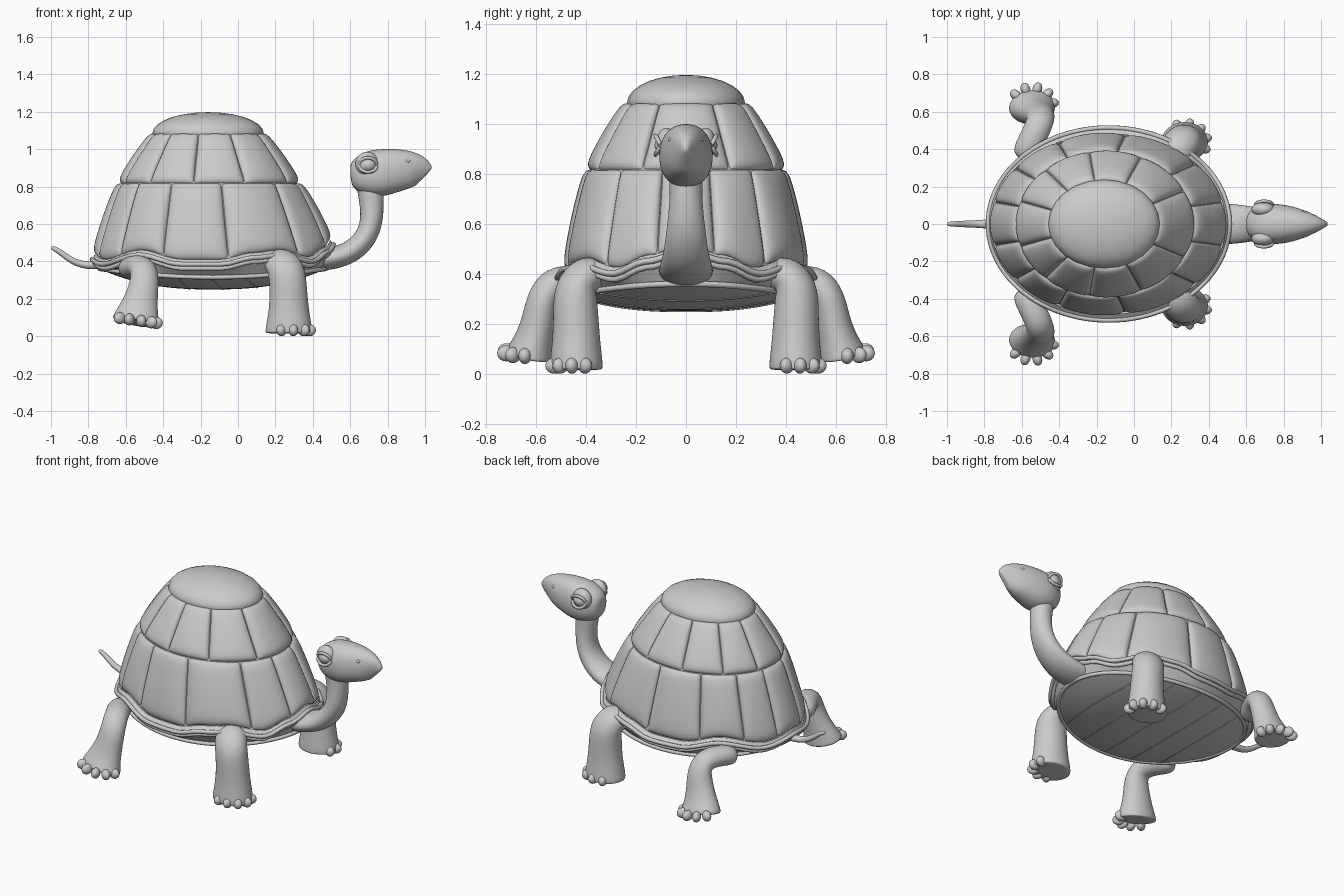
import bpy, bmesh, math
from math import sin, cos, pi, radians
from mathutils import Vector

if "Cube" in bpy.data.objects:
    bpy.data.objects.remove(bpy.data.objects["Cube"], do_unlink=True)

grey = bpy.data.materials.new("stone_grey")
grey.use_nodes = True
grey.diffuse_color = (0.6, 0.6, 0.6, 1)
grey.node_tree.nodes["Principled BSDF"].inputs["Base Color"].default_value = (0.6, 0.6, 0.6, 1)


def finish(name, bm, subdiv=0):
    """Turn a bmesh into a smooth, coloured object."""
    bmesh.ops.remove_doubles(bm, verts=bm.verts, dist=0.0001)
    bmesh.ops.recalc_face_normals(bm, faces=bm.faces)
    for f in bm.faces:
        f.smooth = True
    mesh = bpy.data.meshes.new(name)
    bm.to_mesh(mesh)
    bm.free()
    mesh.materials.append(grey)
    ob = bpy.data.objects.new(name, mesh)
    bpy.context.collection.objects.link(ob)
    if subdiv:
        mod = ob.modifiers.new("smooth", "SUBSURF")
        mod.levels = mod.render_levels = subdiv
    return ob


def grid(name, fn, nu, nv, closed=False):
    """Surface from fn(u, v) with u and v in 0..1."""
    bm = bmesh.new()
    cols = nu if closed else nu + 1
    rows = [[bm.verts.new(fn(i / nu, j / nv)) for i in range(cols)] for j in range(nv + 1)]
    for a, b in zip(rows, rows[1:]):
        for i in range(nu):
            k = (i + 1) % cols
            bm.faces.new((a[i], a[k], b[k], b[i]))
    return finish(name, bm)


def loft(name, stations, side, n=12, power=1.0):
    """Tube through (x, y, z, side radius, other radius) stations."""
    bm = bmesh.new()
    pts = [Vector(s[:3]) for s in stations]
    rings = []
    for i, s in enumerate(stations):
        t = (pts[min(i + 1, len(pts) - 1)] - pts[max(i - 1, 0)]).normalized()
        a = (Vector(side) - t * t.dot(Vector(side))).normalized()
        b = t.cross(a)
        ring = []
        for k in range(n):
            c, d = cos(2 * pi * k / n), sin(2 * pi * k / n)
            c, d = math.copysign(abs(c) ** power, c), math.copysign(abs(d) ** power, d)
            ring.append(bm.verts.new(pts[i] + 1.04 * (a * s[3] * c + b * s[4] * d)))
        rings.append(ring)
    for p, q in zip(rings, rings[1:]):
        for k in range(n):
            m = (k + 1) % n
            bm.faces.new((p[k], p[m], q[m], q[k]))
    bm.faces.new(rings[0])
    bm.faces.new(rings[-1])
    return finish(name, bm, 2)


def ball(name, loc, scale, yaw=0.0):
    bm = bmesh.new()
    bmesh.ops.create_uvsphere(bm, u_segments=24, v_segments=14, radius=1)
    ob = finish(name, bm)
    ob.location, ob.scale, ob.rotation_euler = loc, scale, (0, 0, yaw)
    return ob


def tube(name, pts, radius, closed=False):
    cu = bpy.data.curves.new(name, "CURVE")
    cu.dimensions = "3D"
    cu.bevel_depth, cu.bevel_resolution = radius, 2
    sp = cu.splines.new("POLY")
    sp.points.add(len(pts) - 1)
    for p, q in zip(sp.points, pts):
        p.co = (*q, 1)
    sp.use_cyclic_u = closed
    cu.materials.append(grey)
    ob = bpy.data.objects.new(name, cu)
    bpy.context.collection.objects.link(ob)


# ---- shell shape: wavy rim height and three stacked ellipses ----
RIM = [(0, .49), (18, .45), (35, .40), (55, .435), (70, .42), (86, .385),
       (105, .385), (127, .435), (155, .385), (180, .41)]
LEVELS = [(-.137, .625, .478, .44), (-.155, .475, .39, .82), (-.16, .29, .235, 1.085)]


def rim_z(th):
    d = abs((math.degrees(th) + 180) % 360 - 180)
    for (a, za), (b, zb) in zip(RIM, RIM[1:]):
        if d <= b:
            t = (d - a) / (b - a)
            return za + (zb - za) * t * t * (3 - 2 * t)
    return RIM[-1][1]


def shell(th, v, out=0.0):
    """Point on the shell: v = 0 lower edge, 1 middle seam, 2 top seam."""
    i = min(int(v), 1)
    t = v - i
    cx, a, b, z = [p + (q - p) * t for p, q in zip(LEVELS[i], LEVELS[i + 1])]
    z += max(0, 1 - v) * (rim_z(th) + .025 - LEVELS[0][3])
    n = Vector((cos(th), sin(th), .25 + .35 * v)).normalized()
    return Vector((cx + a * cos(th), b * sin(th), z)) + n * out


def rim(th, s=1.0, dz=0.0):
    return Vector((-.135 + .645 * s * cos(th), .515 * s * sin(th), rim_z(th) + dz))


def belly(th, r):
    """Shallow bowl under the body."""
    return Vector((-.135 + .605 * r * cos(th), .46 * r * sin(th),
                   .25 + r ** 2.5 * (.065 + .045 * cos(th) ** 2)))


grid("shell_base", lambda u, v: shell(u * 2 * pi, v * 2, -.004), 96, 16, True)
ball("top_scute", (-.16, 0, 1.085), (.298, .237, .113))


def scute(name, a0, a1, v0, height):
    def point(u, v):
        s, t = 2 * u - 1, 2 * v - 1
        s, t = sin(s * pi / 2), sin(t * pi / 2)
        puff = max(0, (1 - abs(s) ** 9) * (1 - abs(t) ** 9)) ** .5
        dome = (1 - .5 * s * s) * (1 - .5 * t * t)
        th = radians(a0 + (a1 - a0) * (s + 1) / 2)
        return shell(th, v0 + (t + 1) / 2, -.012 + .022 * puff + height * dome * puff)
    grid(name, point, 18, 18)


for label, v0, seams, height in (("lower", 0, (14, 42, 82, 115, 142, 166), .02),
                                 ("upper", 1, (27, 66, 100, 132, 162), .016)):
    loop = [-s for s in reversed(seams)] + list(seams)
    for a0, a1 in zip(loop, loop[1:] + [loop[0] + 360]):
        scute(label + "_scute", a0, a1, v0, height)

# ---- flared rim, its underside and the belly plate ----
ANG = [2 * pi * k / 96 for k in range(96)]
grid("rim_flange", lambda u, v: shell(u * 2 * pi, 0, .004).lerp(rim(u * 2 * pi), v), 96, 3, True)
tube("rim_edge", [rim(t) for t in ANG], .013, True)
tube("rim_lower_edge", [rim(t, .975, -.022) for t in ANG], .013, True)
grid("rim_underside", lambda u, v: rim(u * 2 * pi, .98, -.02).lerp(belly(u * 2 * pi, .97), v), 96, 3, True)
grid("belly_plate", lambda u, v: belly(u * 2 * pi, v), 96, 16, True)
tube("belly_edge", [belly(t, 1) for t in ANG], .012, True)
for x in (-.5, -.32, -.14, .04, .22):
    seam = []
    for k in range(-12, 13):
        px = x + .06 * (1 - (k / 12) ** 2)
        half = .44 * (1 - ((x + .135) / .605) ** 2) ** .5
        ex, ey = (px + .135) / .605, half * k / 12 / .46
        seam.append(belly(math.atan2(ey, ex), min(1, math.hypot(ex, ey))))
    tube("belly_seam", seam, .004)

# ---- neck, head and tail ----
loft("neck", [(.25, 0, .41, .1, .06), (.42, 0, .405, .11, .06), (.54, 0, .42, .108, .06),
              (.64, 0, .47, .092, .062), (.705, 0, .56, .08, .06), (.718, 0, .66, .068, .062),
              (.712, 0, .75, .064, .068), (.70, 0, .85, .07, .075)], (0, 1, 0))
loft("head", [(.60, 0, .86, .04, .05), (.625, 0, .862, .075, .085), (.69, 0, .868, .105, .12),
              (.77, 0, .874, .107, .125), (.85, 0, .888, .092, .113), (.92, 0, .89, .07, .1),
              (.968, 0, .88, .045, .085), (.995, 0, .86, .022, .065), (1.0, 0, .855, .014, .055)],
     (0, 1, 0), 16, .88)
loft("tail", [(-.68, 0, .39, .035, .028), (-.77, 0, .378, .026, .022), (-.84, 0, .382, .02, .019),
              (-.9, 0, .41, .018, .017), (-.95, 0, .45, .015, .015), (-.985, 0, .47, .013, .013),
              (-1.0, 0, .474, .008, .008)], (0, 1, 0))

# ---- paired parts ----
for s, side in ((1, "left"), (-1, "right")):
    ball(side + "_eye_socket", (.69, s * .078, .922), (.062, .042, .064))
    ball(side + "_eyeball", (.695, s * .088, .915), (.042, .038, .036))
    for nm, dz, bow in (("upper_lid", .92, .034), ("lower_lid", .91, -.032)):
        tube(side + "_" + nm, [(.695 + .046 * cos(t), s * (.104 + .018 * sin(t)), dz + bow * sin(t))
                               for t in [pi * k / 12 for k in range(13)]], .009)
    ball(side + "_nostril", (.91, s * .064, .937), (.012, .008, .009), -s * .4)

    front = [(.20, .34, .40, .085, .07), (.235, .41, .395, .098, .08), (.262, .445, .35, .1, .088),
             (.27, .442, .24, .1, .09), (.272, .44, .13, .108, .096), (.272, .44, .05, .124, .106),
             (.272, .44, .02, .126, .106), (.272, .44, .014, .118, .1)]
    hind = [(-.60, .34, .355, .07, .06), (-.55, .44, .375, .072, .062), (-.505, .535, .37, .072, .066),
            (-.497, .575, .31, .076, .064), (-.515, .59, .21, .086, .068), (-.535, .61, .13, .11, .08),
            (-.545, .625, .08, .13, .096), (-.547, .627, .068, .122, .09)]
    for nm, path, aim, foot in (("front", front, 45, (.275, .44, .032)),
                                ("hind", hind, 75, (-.545, .635, .085))):
        loft(side + "_" + nm + "_leg", [(x, s * y, *rest) for x, y, *rest in path], (1, 0, 0))
        # toes fan out around the foot
        for k in range(5):
            a = radians(aim + (k - 2) * 34)
            tilt = -.12 * cos(a) * .12 if nm == "hind" else 0
            ball(side + "_" + nm + "_toe",
                 (foot[0] + .108 * cos(a), s * (foot[1] + .09 * sin(a)), foot[2] + tilt),
                 (.036, .026, .032), s * a)
